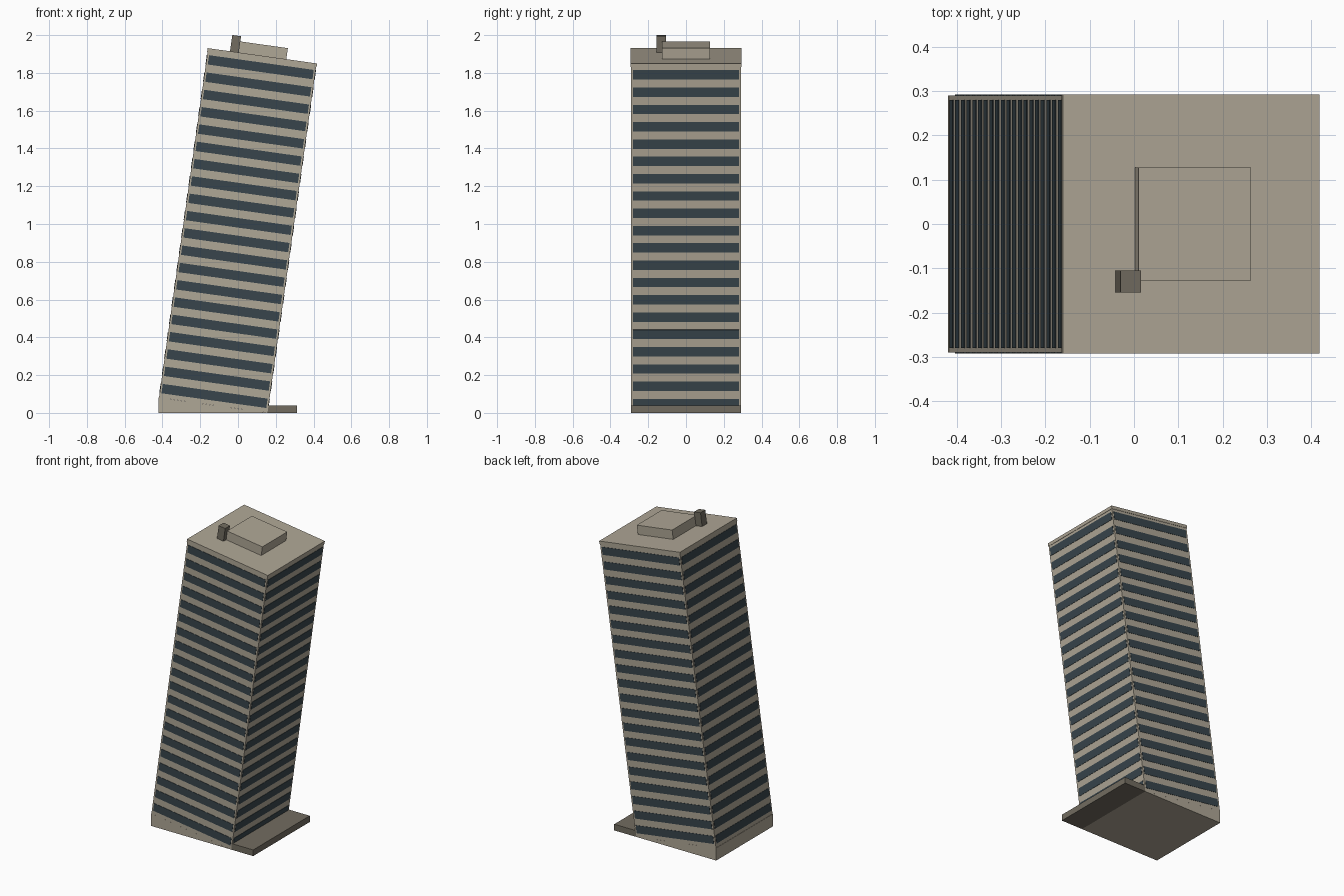
import bpy
import bmesh
from math import radians
from mathutils import Matrix

cube = bpy.data.objects.get("Cube")
if cube:
    bpy.data.objects.remove(cube, do_unlink=True)


def material(name, rgb):
    mat = bpy.data.materials.new(name)
    mat.use_nodes = True
    color = (*rgb, 1.0)
    mat.diffuse_color = color
    mat.node_tree.nodes["Principled BSDF"].inputs["Base Color"].default_value = color
    return mat


concrete = material("beige concrete", (0.43, 0.385, 0.305))
glass = material("dark blue glass", (0.04, 0.06, 0.072))
stone = material("dark stone", (0.168, 0.150, 0.117))

# Leaning frame: origin at the centre of the tower's underside
LEAN = Matrix.Translation((-0.131, 0, 0.0406)) @ Matrix.Rotation(radians(8), 4, "Y")
HALF, HEIGHT = 0.29, 1.868


def finish(name, bm, mat, matrix):
    bmesh.ops.recalc_face_normals(bm, faces=bm.faces)
    mesh = bpy.data.meshes.new(name)
    bm.to_mesh(mesh)
    bm.free()
    mesh.materials.append(mat)
    obj = bpy.data.objects.new(name, mesh)
    obj.matrix_world = matrix
    bpy.context.collection.objects.link(obj)
    return obj


def add_box(bm, low, high):
    size = [h - l for l, h in zip(low, high)]
    mid = [(h + l) / 2 for l, h in zip(low, high)]
    bmesh.ops.create_cube(bm, size=1, matrix=Matrix.Translation(mid) @ Matrix.Diagonal((*size, 1)))


def box(name, low, high, mat, matrix=LEAN):
    bm = bmesh.new()
    add_box(bm, low, high)
    return finish(name, bm, mat, matrix)


# Leaning tower body and its slightly wider roof cap
CAP = HALF + 0.0025
box("tower_body", (-HALF, -HALF, 0), (HALF, HALF, HEIGHT - 0.02), concrete)
box("roof_cap", (-CAP, -CAP, HEIGHT - 0.02), (CAP, CAP, HEIGHT), concrete)

# Window bands: thin plates on all four walls of every floor
FLOORS, PITCH, FIRST = 20, 0.0925, 0.0495
BAND, REACH, PROUD = 0.025, 0.28, 0.002
bands = bmesh.new()
for floor in range(FLOORS):
    z = FIRST + floor * PITCH
    for side in (-1, 1):
        near, far = sorted((side * (HALF - 0.002), side * (HALF + PROUD)))
        add_box(bands, (near, -REACH, z - BAND), (far, REACH, z + BAND))
        add_box(bands, (-REACH, near, z - BAND), (REACH, far, z + BAND))
finish("window_bands", bands, glass, LEAN)

# Rooftop plant room and stair shaft
box("roof_plant_room", (-0.128, -0.1275, HEIGHT), (0.128, 0.1275, 1.927), concrete)
box("roof_shaft", (-0.173, -0.155, HEIGHT), (-0.126, -0.105, 1.955), stone)

# Wedge foundation that fills the gap under the tilted tower
wedge = bmesh.new()
profile = [(-0.42, 0), (0.157, 0), (-0.42, 0.081)]
face = wedge.faces.new([wedge.verts.new((x, -HALF, z)) for x, z in profile])
extruded = bmesh.ops.extrude_face_region(wedge, geom=[face])["geom"]
moved = [v for v in extruded if isinstance(v, bmesh.types.BMVert)]
bmesh.ops.translate(wedge, verts=moved, vec=(0, 2 * HALF, 0))
finish("foundation_wedge", wedge, concrete, Matrix.Identity(4))

# Low entrance slab beside the tower
box("entrance_slab", (0.157, -HALF, 0), (0.312, HALF, 0.04), stone, Matrix.Identity(4))
